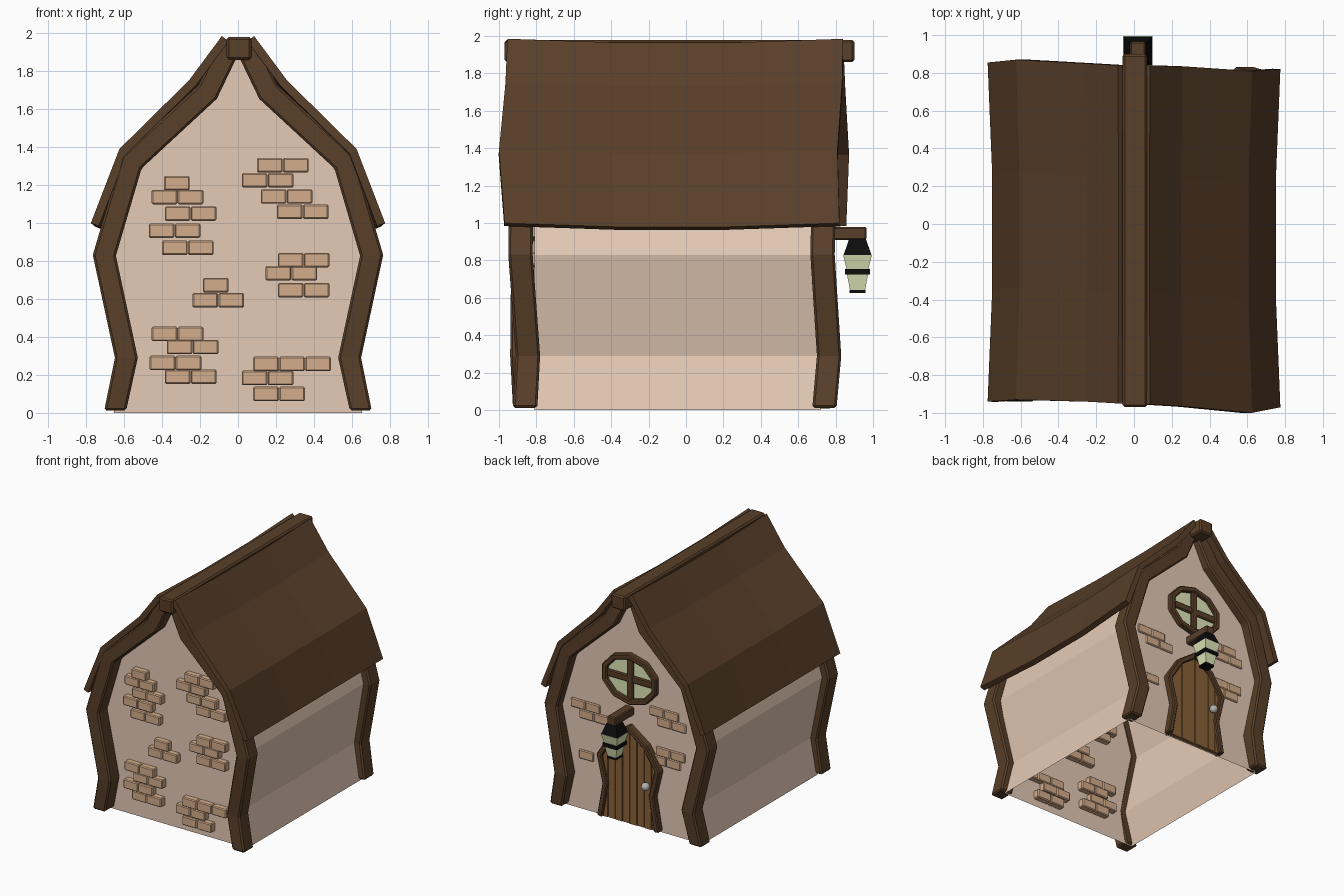
import bpy, bmesh, math
from mathutils import Vector

if "Cube" in bpy.data.objects:
    bpy.data.objects.remove(bpy.data.objects["Cube"])


def material(name, rgb):
    m = bpy.data.materials.new(name)
    m.diffuse_color = (*rgb, 1)
    m.use_nodes = True
    m.node_tree.nodes["Principled BSDF"].inputs["Base Color"].default_value = m.diffuse_color
    return m


WOOD = material("dark_wood", (0.10, 0.05, 0.022))
PLASTER = material("plaster", (0.78, 0.59, 0.46))
BRICK = material("brick", (0.66, 0.42, 0.26))
DOOR = material("door_wood", (0.25, 0.12, 0.04))
GLASS = material("glass", (0.74, 0.80, 0.48))
IRON = material("black_iron", (0.004, 0.004, 0.004))
METAL = material("knob_metal", (0.45, 0.45, 0.43))
FRONT, BACK = -0.81, 0.72   # gable wall planes


def finish(name, bm, mat, bevel=0, recalc=True):
    if recalc:
        bmesh.ops.recalc_face_normals(bm, faces=bm.faces[:])
    me = bpy.data.meshes.new(name)
    bm.to_mesh(me)
    bm.free()
    me.materials.append(mat)
    ob = bpy.data.objects.new(name, me)
    bpy.context.collection.objects.link(ob)
    if bevel:
        b = ob.modifiers.new("bevel", 'BEVEL')
        b.width, b.segments = bevel, 1
    return ob


def bridge(bm, rings, closed=False):
    """Join rings of verts with quads; cap both ends unless closed."""
    n = len(rings[0])
    for i in range(len(rings) - (0 if closed else 1)):
        a, b = rings[i], rings[(i + 1) % len(rings)]
        for k in range(n):
            bm.faces.new((a[k], a[(k + 1) % n], b[(k + 1) % n], b[k]))
    if not closed:
        bm.faces.new(rings[0])
        bm.faces.new(rings[-1])


def bar(name, pts, w, d, mat, closed=False, bevel=0.008, foot=False):
    """Mitred rectangular bar along a path lying roughly in the xz plane."""
    bm, rings, n = bmesh.new(), [], len(pts)
    P = [Vector(p) for p in pts]
    flat = lambda v: Vector((v.x, 0, v.z)).normalized()
    for i, p in enumerate(P):
        t0 = flat(p - P[i - 1]) if (i or closed) else None
        t1 = flat(P[(i + 1) % n] - p) if (i < n - 1 or closed) else None
        t0, t1 = t0 or t1, t1 or t0
        t = (t0 + t1).normalized()
        nrm = Vector((t.z, 0, -t.x)) * (w / 2 / max(t.dot(t0), 0.5))
        y = Vector((0, d / 2, 0))
        rings.append([bm.verts.new(q) for q in (p + nrm + y, p + nrm - y, p - nrm - y, p - nrm + y)])
    if foot:   # level the first end on the ground
        for v in rings[0]:
            v.co.z = P[0].z
    bridge(bm, rings, closed)
    return finish(name, bm, mat, bevel)


def box(name, lo, hi, mat, bevel=0.008):
    bm = bmesh.new()
    bmesh.ops.create_cube(bm, size=1)
    for v in bm.verts:
        v.co = [(a + b) / 2 + c * (b - a) for a, b, c in zip(lo, hi, v.co)]
    return finish(name, bm, mat, bevel)


def prism(outline, y0, y1, skip_last=False):
    """Extrude an xz outline along y."""
    bm = bmesh.new()
    a, b = [[bm.verts.new((x, y, z)) for x, z in outline] for y in (y0, y1)]
    n = len(outline)
    for k in range(n - (1 if skip_last else 0)):
        bm.faces.new((a[k], a[(k + 1) % n], b[(k + 1) % n], b[k]))
    bm.faces.new(a)
    bm.faces.new(b)
    bmesh.ops.recalc_face_normals(bm, faces=bm.faces[:])
    return bm


def both(half):
    """Mirror a half profile that ends on the centre line."""
    return half + [(-x, z) for x, z in reversed(half[:-1])]


# plaster walls, open underneath
walls = both([(0.655, 0), (0.59, 0.29), (0.70, 0.83), (0.56, 1.32), (0.165, 1.69), (0, 1.92)])
finish("walls", prism(walls, FRONT, BACK, skip_last=True), PLASTER)

# crooked corner posts that carry on up as gable rafters
frame = [(0.647, 0.012), (0.588, 0.29), (0.704, 0.83), (0.56, 1.32), (0.16, 1.69), (0.035, 1.95)]
for side, s, ends in (("right", 1, {"front": (-0.86, -0.845, -0.885, -0.88, -0.87, -0.86),
                                    "back": (0.74, 0.765, 0.73, 0.74, 0.73, 0.71)}),
                      ("left", -1, {"front": (-0.86, -0.875, -0.87, -0.87, -0.865, -0.86),
                                    "back": (0.74, 0.76, 0.73, 0.74, 0.73, 0.71)})):
    for end, ys in ends.items():
        bar(f"{end}_{side}_post", [(s * x, y, z) for (x, z), y in zip(frame, ys)],
            0.118, 0.13, WOOD, bevel=0.012, foot=True)

# sagging roof slabs
profile = [(0.775, 1.0), (0.625, 1.39), (0.258, 1.752), (0.085, 1.985)]
for side, s, lo, hi in (("right", 1, (-0.97, -1.0, -0.965, -0.955), (0.82, 0.81, 0.835, 0.84)),
                        ("left", -1, (-0.94, -0.93, -0.94, -0.95), (0.855, 0.87, 0.85, 0.84))):
    bm = bmesh.new()
    rows = []
    for (x, z), y0, y1 in zip(profile, lo, hi):
        row = []
        for t in (0, 0.33, 0.67, 1):
            sag = 0.025 if 0 < t < 1 else 0
            row.append(bm.verts.new((s * (x - sag * x / 0.8), y0 + (y1 - y0) * t, z - sag * 0.8)))
        rows.append(row)
    for a, b in zip(rows, rows[1:]):
        for k in range(3):
            f = bm.faces.new((a[k], a[k + 1], b[k + 1], b[k]))
            f.normal_update()
            if f.normal.z < 0:
                f.normal_flip()
    ob = finish(f"{side}_roof", bm, WOOD, recalc=False)
    m = ob.modifiers.new("thickness", 'SOLIDIFY')
    m.thickness, m.offset = 0.045, -1

# ridge beam
box("ridge_beam", (-0.06, -0.97, 1.86), (0.07, 0.90, 1.98), WOOD, 0.012)

# brick patches: first x, height, count per row
BW, BH = 0.137, 0.076
front_rows = [(-.39, 1.21, 1), (-.455, 1.137, 2), (-.385, 1.05, 2), (-.47, .96, 2), (-.40, .87, 2),
              (.10, 1.305, 2), (.02, 1.225, 2), (.12, 1.14, 2), (.205, 1.06, 2),
              (.21, .805, 2), (.145, .735, 2), (.21, .647, 2), (-.185, .673, 1), (-.24, .594, 2),
              (-.455, .416, 2), (-.375, .347, 2), (-.465, .263, 2), (-.385, .19, 2),
              (.08, .258, 3), (.02, .184, 2), (.08, .10, 2)]
back_rows = [(.29, .875, 2), (.21, .80, 2), (.35, .46, 1),
             (-.44, 1.0, 2), (-.51, .925, 2), (-.50, .675, 2), (-.46, .60, 2)]
for tag, rows, y, half in (("front", front_rows, FRONT, 0.05), ("back", back_rows, BACK, 0.012)):
    for x, z, n in rows:
        for i in range(n):
            x0 = x + i * BW
            box(f"{tag}_brick", (x0, y - half, z - BH / 2), (x0 + BW - 0.002, y + half, z + BH / 2), BRICK, 0.007)

# plank door cut to the crooked outline
door = [(0.265, 0.01), (0.215, 0.29), (0.27, 0.52), (0.155, 0.70), (0, 0.81)]
finish("door_panel", prism(both(door), BACK - 0.01, BACK + 0.022), DOOR)
N = 8
for i in range(N):
    x0 = -0.27 + 0.54 * i / N
    x1 = x0 + 0.54 / N - 0.005
    bm = prism(both(door), BACK, BACK + (0.032 if i % 2 else 0.028))
    for x, nx in ((x0, -1), (x1, 1)):
        bmesh.ops.bisect_plane(bm, geom=bm.verts[:] + bm.edges[:] + bm.faces[:],
                               plane_co=(x, 0, 0), plane_no=(nx, 0, 0), clear_outer=True)
        bmesh.ops.holes_fill(bm, edges=[e for e in bm.edges if e.is_boundary])
    finish("door_plank", bm, DOOR)
bar("door_frame", [(x, BACK + 0.015, z) for x, z in both(door)], 0.045, 0.08, WOOD)

# door knob
bm = bmesh.new()
bmesh.ops.create_uvsphere(bm, u_segments=16, v_segments=10, radius=0.034)
bmesh.ops.translate(bm, verts=bm.verts[:], vec=(-0.17, BACK + 0.06, 0.375))
for f in bm.faces:
    f.smooth = True
finish("door_knob", bm, METAL)

# oval window
WZ = 1.22
oval = [(0.24 * math.cos(a), WZ + 0.19 * math.sin(a))
        for a in (math.tau * (i + 0.5) / 10 for i in range(10))]
finish("window_glass", prism(oval, BACK - 0.01, BACK + 0.012), GLASS)
bar("window_frame", [(x, BACK + 0.012, z) for x, z in oval], 0.045, 0.06, WOOD, closed=True)
box("window_upright", (-0.03, BACK, WZ - 0.18), (0.03, BACK + 0.03, WZ + 0.18), WOOD)
box("window_crossbar", (-0.22, BACK, WZ - 0.03), (0.22, BACK + 0.026, WZ + 0.03), WOOD)

# hanging lantern
LX, LY = 0.02, 0.917
box("lantern_bracket", (LX - 0.04, BACK - 0.02, 0.91), (LX + 0.04, 0.965, 0.98), WOOD)
for name, z0, h0, z1, h1, mat in (("lantern_cap", 0.83, 0.074, 0.915, 0.045, IRON),
                                  ("upper_lantern_glass", 0.75, 0.057, 0.83, 0.077, GLASS),
                                  ("lantern_band", 0.725, 0.067, 0.755, 0.067, IRON),
                                  ("lower_lantern_glass", 0.64, 0.04, 0.73, 0.057, GLASS),
                                  ("lantern_base", 0.625, 0.043, 0.643, 0.043, IRON)):
    bm = bmesh.new()
    bridge(bm, [[bm.verts.new((LX + sx * h, LY + sy * h, z)) for sx, sy in ((1, 1), (-1, 1), (-1, -1), (1, -1))]
                for z, h in ((z0, h0), (z1, h1))])
    finish(name, bm, mat)
